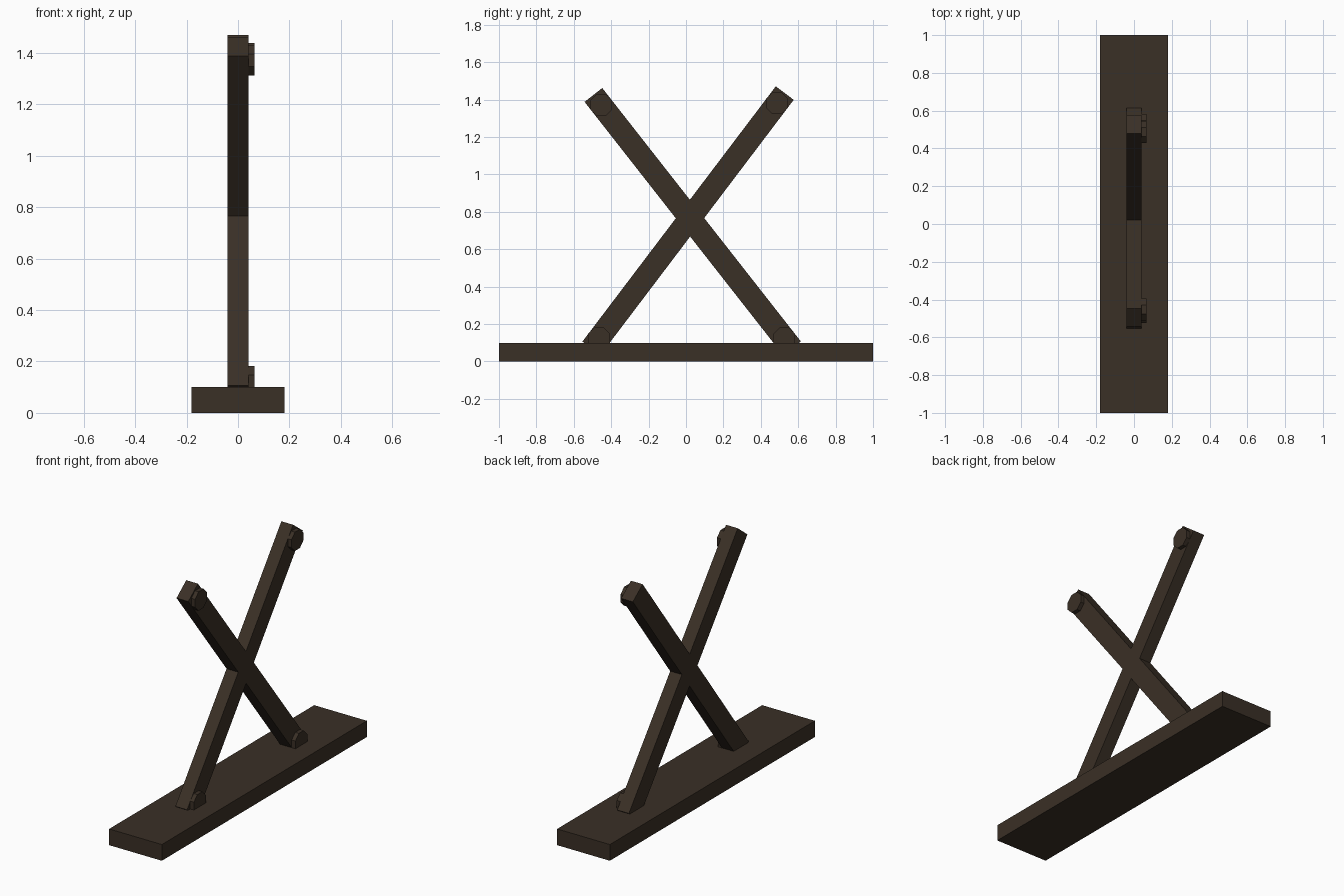
import bpy, bmesh, math
from mathutils import Matrix, Vector

if "Cube" in bpy.data.objects:
    bpy.data.objects.remove(bpy.data.objects["Cube"])

wood = bpy.data.materials.new("dark brown wood")
wood.diffuse_color = (0.042, 0.029, 0.019, 1)
wood.use_nodes = True
wood.node_tree.nodes["Principled BSDF"].inputs["Base Color"].default_value = wood.diffuse_color


def finish(name, bm):
    me = bpy.data.meshes.new(name)
    bmesh.ops.recalc_face_normals(bm, faces=bm.faces)
    bm.to_mesh(me)
    bm.free()
    me.materials.append(wood)
    ob = bpy.data.objects.new(name, me)
    bpy.context.collection.objects.link(ob)
    return ob


def box(name, size, matrix):
    bm = bmesh.new()
    bmesh.ops.create_cube(bm, size=1, matrix=matrix @ Matrix.Diagonal((*size, 1)))
    return finish(name, bm)


def disc(bm, x0, x1, r, y, z, sides):
    m = Matrix.Translation(((x0 + x1) / 2, y, z)) @ Matrix.Rotation(math.pi / 2, 4, 'Y')
    m = m @ Matrix.Rotation(math.pi / sides, 4, 'Z')
    bmesh.ops.create_cone(bm, cap_ends=True, segments=sides, radius1=r, radius2=r,
                          depth=x1 - x0, matrix=m)


# Flat base plank
box("base_plank", (0.36, 2.0, 0.10), Matrix.Translation((0, 0, 0.05)))

# Crossed beams (y, z of each end centre), with a bolt near each end
beams = {"rear_leaning_beam": ((-0.506, 0.07), (0.528, 1.435)),
         "front_leaning_beam": ((0.567, 0.07), (-0.495, 1.425))}
for name, (lo, hi) in beams.items():
    a, b = Vector((0, *lo)), Vector((0, *hi))
    d = b - a
    angle = math.atan2(-d.y, d.z)
    box(name, (0.08, 0.12, d.length),
        Matrix.Translation((a + b) / 2) @ Matrix.Rotation(angle, 4, 'X'))
    u = d.normalized() * 0.068
    for end, p in (("lower", a + u), ("upper", b - u)):
        bm = bmesh.new()
        disc(bm, 0.01, 0.045, 0.056, p.y, p.z, 8)   # shank
        disc(bm, 0.04, 0.065, 0.063, p.y, p.z, 8)   # head
        finish(f"{name}_{end}_bolt", bm)
